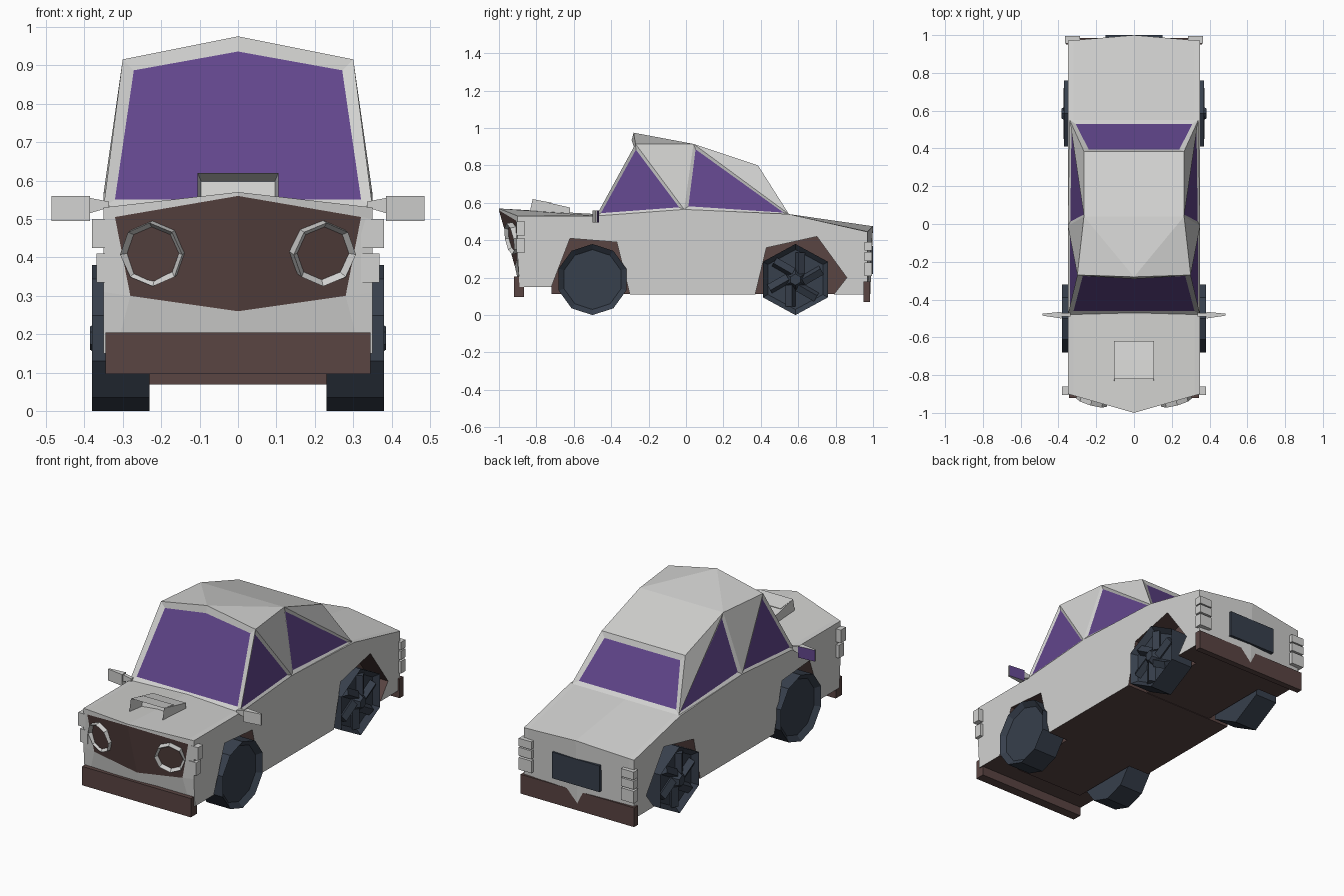
import bpy, bmesh, math
from mathutils import Matrix, Vector

if "Cube" in bpy.data.objects:
    bpy.data.objects.remove(bpy.data.objects["Cube"])


def material(name, rgb):
    m = bpy.data.materials.new(name)
    m.diffuse_color = (*rgb, 1)
    m.use_nodes = True
    m.node_tree.nodes["Principled BSDF"].inputs["Base Color"].default_value = m.diffuse_color
    return m


GREY = material("light grey paint", (0.64, 0.64, 0.63))
BROWN = material("dark brown trim", (0.10, 0.058, 0.054))
PURPLE = material("purple glass", (0.12, 0.06, 0.26))
NAVY = material("navy rubber", (0.038, 0.05, 0.072))


def finish(name, bm, *mats, recalc=True):
    if recalc:
        bmesh.ops.recalc_face_normals(bm, faces=bm.faces)
    me = bpy.data.meshes.new(name)
    bm.to_mesh(me)
    bm.free()
    for m in mats:
        me.materials.append(m)
    ob = bpy.data.objects.new(name, me)
    bpy.context.collection.objects.link(ob)
    return ob


def add_box(bm, lo, hi, matrix=Matrix()):
    lo, hi = Vector(lo), Vector(hi)
    size = Matrix.Diagonal((*(hi - lo), 1))
    return bmesh.ops.create_cube(bm, size=1, matrix=matrix @ Matrix.Translation((lo + hi) / 2) @ size)["verts"]


def box(name, mat, lo, hi):
    bm = bmesh.new()
    add_box(bm, lo, hi)
    return finish(name, bm, mat)


def dish(bm, n, r, depth, matrix, rim, sink, colour=0):
    """Prism along local z whose outer cap is inset and sunk."""
    geo = bmesh.ops.create_cone(bm, cap_ends=True, segments=n, radius1=r, radius2=r, depth=depth)
    bm.faces.ensure_lookup_table()
    cap = max(bm.faces, key=lambda f: f.calc_center_median().z)
    bmesh.ops.inset_region(bm, faces=[cap], thickness=rim)
    bmesh.ops.translate(bm, verts=cap.verts, vec=(0, 0, -sink))
    cap.material_index = colour
    bmesh.ops.transform(bm, matrix=matrix, verts=bm.verts)


# Lower body: side outline (y, z, centre y, centre z) with wheel arch notches
outline = [
    (-.90, .53, -1.0, .57), (-.48, .53, -.48, .54), (-.01, .565, -.01, .565),
    (.55, .54, .55, .54), (.97, .445, 1.0, .475), (.97, .11, .985, .11),
    (.79, .11), (.86, .20), (.70, .42), (.43, .36), (.37, .11),
    (-.30, .11), (-.37, .39), (-.62, .41), (-.72, .15), (-.89, .15),
    (-.90, .31, -.915, .26), (-.90, .50, -1.0, .56)]
bm = bmesh.new()
cols = []
for k in (-2, -1, 0, 1, 2):
    col = []
    for i, p in enumerate(outline):
        x = (0, .28 if i == 16 else .32, .35)[abs(k)] * (1 if k > 0 else -1)
        t = 1 - abs(x) / .35
        yc, zc = p[2:] or p[:2]
        col.append(bm.verts.new((x, p[0] + (yc - p[0]) * t, p[1] + (zc - p[1]) * t)))
    cols.append(col)
n = len(outline)
for k in range(4):
    for i in range(n):
        j = (i + 1) % n
        f = bm.faces.new((cols[k][i], cols[k][j], cols[k + 1][j], cols[k + 1][i]))
        # underside, arches and the grille are brown
        f.material_index = int(5 <= i <= 14 or (i == 16 and k in (1, 2)))
bm.faces.new(cols[0])
bm.faces.new(cols[-1])
finish("body", bm, GREY, BROWN)
box("inner_chassis", BROWN, (-.22, -.72, .112), (.22, .86, .42))

# Cabin with inset windows
bm = bmesh.new()
half = dict(A=(.35, -.48, .53), M=(.35, -.01, .565), B=(.34, .55, .54),
            F=(.30, -.27, .915), T=(.265, .04, .915), R=(.265, .385, .80))
R = {k: bm.verts.new(v) for k, v in half.items()}
L = {k: bm.verts.new((-v[0], v[1], v[2])) for k, v in half.items()}
peak = bm.verts.new((0, -.28, .975))
front = bm.faces.new((R["A"], L["A"], L["F"], peak, R["F"]))
rear = bm.faces.new((R["R"], L["R"], L["B"], R["B"]))
bm.faces.new((R["T"], L["T"], L["R"], R["R"]))
bm.faces.new((peak, L["T"], R["T"]))
bm.faces.new((R["A"], R["M"], R["B"], L["B"], L["M"], L["A"]))
side = []
for S in (R, L):
    bm.faces.new((S["F"], peak, S["T"]))
    bm.faces.new((S["M"], S["F"], S["T"]))
    bm.faces.new((S["T"], S["B"], S["R"]))
    side += [bm.faces.new((S["A"], S["M"], S["F"])), bm.faces.new((S["M"], S["T"], S["B"]))]
bmesh.ops.recalc_face_normals(bm, faces=bm.faces)
for faces, rim in ((side, .03), ([front, rear], .04)):
    bmesh.ops.inset_individual(bm, faces=faces, thickness=rim, depth=-.008)
    for f in faces:
        f.material_index = 1
finish("cabin", bm, GREY, PURPLE)

# Hood scoop: sloping box with a hollow front
bm = bmesh.new()
add_box(bm, (-.105, -.83, .53), (.105, -.62, .62))
for v in bm.verts:
    if v.co.y > -.7 and v.co.z > .6:
        v.co.z = .575
    elif v.co.y < -.7:
        v.co.y += .01 if v.co.z > .6 else -.01
mouth = min(bm.faces, key=lambda f: f.calc_center_median().y)
bmesh.ops.inset_region(bm, faces=[mouth], thickness=.013)
bmesh.ops.translate(bm, verts=mouth.verts, vec=(0, .10, -.01))
finish("hood_scoop", bm, GREY)

# Bumpers and number plate
box("front_bumper", BROWN, (-.345, -.92, .097), (.345, -.865, .205))
box("rear_bumper", BROWN, (-.36, .95, .07), (.36, .985, .18))
box("rear_plate", NAVY, (-.15, .97, .22), (.15, 1.0, .37))

for s, label in ((1, "right"), (-1, "left")):
    # Wheels: ten sided in front, six sided with spokes at the rear
    frame = Matrix(((0, 0, s), (s, 0, 0), (0, 1, 0))).to_4x4()
    bm = bmesh.new()
    dish(bm, 10, .19, .15, Matrix.Translation((s * .305, -.5, .19)) @ frame, .03, .025)
    finish(label + "_front_wheel", bm, NAVY)

    bm = bmesh.new()
    place = Matrix.Translation((s * .30, .585, .19)) @ frame
    dish(bm, 6, .19, .14, place @ Matrix.Diagonal((1.06, 1, 1, 1)), .03, .03)
    for i in range(6):
        turn = Matrix.Rotation(i * math.tau / 6, 4, 'Z') @ Matrix.Rotation(.5, 4, 'Y')
        add_box(bm, (-.02, .03, .035), (.02, .145, .072), place @ turn)
    bmesh.ops.create_cone(bm, cap_ends=True, segments=6, radius1=.06, radius2=.03, depth=.05,
                          matrix=place @ Matrix.Translation((0, 0, .06)))
    finish(label + "_rear_wheel", bm, NAVY)

    # Round headlight with a light rim
    aim = Vector((s * .28, -1, -.2)).to_track_quat('Z', 'Y').to_matrix().to_4x4()
    bm = bmesh.new()
    dish(bm, 8, .084, .06, Matrix.Translation((s * .218, -.917, .413)) @ aim, .014, .018, 1)
    finish(label + "_headlight", bm, GREY, BROWN)

    # Stacked corner lamps, front and rear
    for i, (z0, z1) in enumerate(((.425, .50), (.335, .41))):
        out = .38 - .012 * i
        box(f"{label}_front_lamp_{i + 1}", GREY,
            (min(s * .32, s * out), -.905, z0), (max(s * .32, s * out), -.86, z1))
    for i, (z0, z1) in enumerate(((.345, .39), (.29, .338), (.21, .28))):
        a, b = sorted((s * .285, s * .365))
        box(f"{label}_rear_lamp_{i + 1}", GREY, (a, .955, z0), (b, .995, z1))

    # Wing mirror: wedge on a thin stem, glass facing back
    bm = bmesh.new()
    a, b = sorted((s * .385, s * .485))
    for v in add_box(bm, (a, -.50, .495), (b, -.465, .56)):
        if abs(v.co.x) > .45:
            v.co.y = -.475 if v.co.y > -.48 else -.485
    bmesh.ops.recalc_face_normals(bm, faces=bm.faces)
    for f in bm.faces:
        f.material_index = int(f.normal.y > .7)
    a, b = sorted((s * .335, s * .386))
    for v in add_box(bm, (a, -.49, .515), (b, -.47, .555)):
        if abs(v.co.x) < .35:
            v.co.z = .53 if v.co.z < .53 else .545
    finish(label + "_mirror", bm, GREY, PURPLE)
